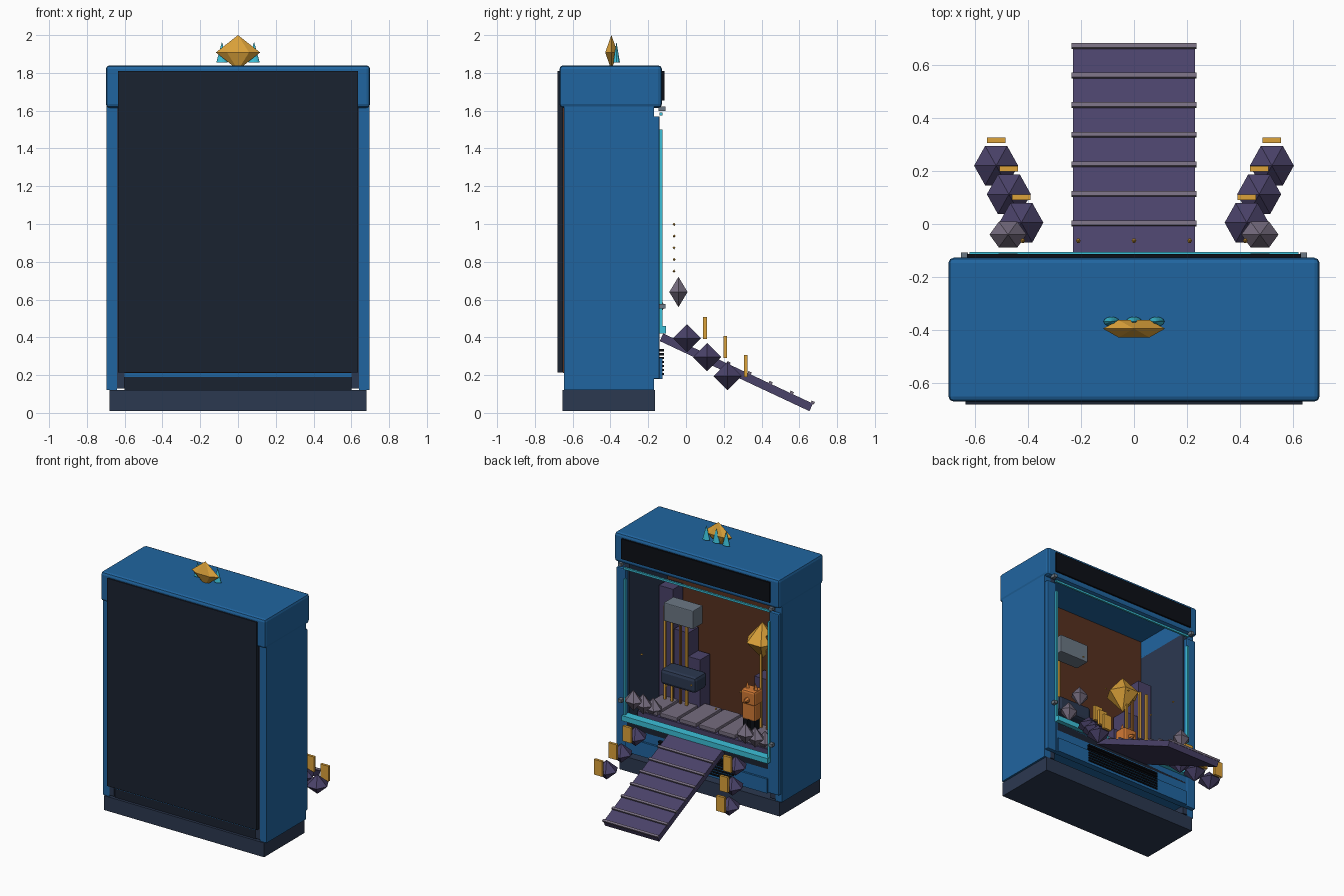
import bpy, math
from mathutils import Vector

if "Cube" in bpy.data.objects:
    bpy.data.objects.remove(bpy.data.objects["Cube"])


def srgb(h):
    c = [int(h[i:i + 2], 16) / 255 for i in (0, 2, 4)]
    return [v / 12.92 if v < .04 else ((v + .055) / 1.055) ** 2.4 for v in c] + [1]


PALETTE = dict(blue='2065A0', dark='1A2230', slate='2B3850', black='0C0F16', brown='56301F',
               cyan='3CC0D8', purple='4A4269', stone='756C7E', gold='DCA23A', orange='D27A35',
               steel='6C7885', bronze='8A5A28')
MATS = {}
for n, h in PALETTE.items():
    MATS[n] = bpy.data.materials.new(n)
    MATS[n].diffuse_color = srgb(h)


def finish(name, mat):
    o = bpy.context.object
    o.name = name
    o.data.materials.append(MATS[mat])
    return o


def box(name, mat, x, y, z, bevel=0):
    """Box from (min, max) ranges on each axis."""
    bpy.ops.mesh.primitive_cube_add(size=1, location=[(a + b) / 2 for a, b in (x, y, z)])
    o = finish(name, mat)
    for v in o.data.vertices:
        v.co = Vector(c * (r[1] - r[0]) for c, r in zip(v.co, (x, y, z)))
    if bevel:
        m = o.modifiers.new('bevel', 'BEVEL')
        m.width, m.segments = bevel, 2
    return o


def pair(name, mat, x, y, z, bevel=0):
    """Two boxes mirrored over x = 0."""
    box(name + '_right', mat, x, y, z, bevel)
    box(name + '_left', mat, (-x[1], -x[0]), y, z, bevel)


def gem(name, mat, loc, rx, ry, h, sides=6):
    """Faceted bipyramid: one ring and two tips."""
    ring = [(rx * math.cos(2 * math.pi * i / sides), ry * math.sin(2 * math.pi * i / sides), 0)
            for i in range(sides)]
    faces = [(i, (i + 1) % sides, sides) for i in range(sides)]
    faces += [((i + 1) % sides, i, sides + 1) for i in range(sides)]
    me = bpy.data.meshes.new(name)
    me.from_pydata(ring + [(0, 0, h), (0, 0, -h)], [], faces)
    me.materials.append(MATS[mat])
    o = bpy.data.objects.new(name, me)
    o.location = loc
    bpy.context.collection.objects.link(o)
    return o


def cone(name, mat, loc, r1, r2, depth, sides=8):
    bpy.ops.mesh.primitive_cone_add(vertices=sides, radius1=r1, radius2=r2, depth=depth, location=loc)
    return finish(name, mat)


# cabinet shell
box('base_plinth', 'slate', (-.68, .68), (-.655, -.165), (.01, .12))
pair('side_wall', 'blue', (.64, .695), (-.645, -.17), (.12, 1.64))
pair('side_lining', 'slate', (.6, .64), (-.645, -.17), (.13, 1.75))
box('inner_back_wall', 'brown', (-.6, .6), (-.65, -.635), (.21, 1.76))
box('rear_panel', 'dark', (-.635, .635), (-.68, -.65), (.215, 1.81))
box('rear_kick_strip', 'dark', (-.6, .6), (-.635, -.6), (.12, .19))
box('cabinet_floor', 'blue', (-.64, .64), (-.64, -.17), (.19, .21))
box('stage_floor', 'dark', (-.6, .6), (-.635, -.14), (.36, .42))

# top cap, hollowed above the stage
cap = box('top_cap', 'blue', (-.7, .7), (-.67, -.127), (1.615, 1.84), .02)
cutter = box('cap_cutter', 'blue', (-.6, .6), (-.637, -.165), (1.5, 1.75))
m = cap.modifiers.new('hollow', 'BOOLEAN')
m.object, m.operation = cutter, 'DIFFERENCE'
cutter.hide_render = True
bpy.context.view_layer.objects.active = cap
for mod in list(cap.modifiers):
    bpy.ops.object.modifier_apply(modifier=mod.name)
bpy.data.objects.remove(cutter)
box('sign_panel', 'black', (-.63, .63), (-.13, -.114), (1.655, 1.81))

# opening frame with light strips
pair('frame_column', 'blue', (.61, .69), (-.175, -.14), (.18, 1.57), .006)
pair('light_strip', 'cyan', (.605, .62), (-.145, -.125), (.46, 1.5))
box('top_light_strip', 'cyan', (-.62, .62), (-.14, -.125), (1.575, 1.59))
box('sill_light', 'cyan', (-.62, .62), (-.17, -.105), (.42, .46))
box('lower_panel', 'blue', (-.61, .61), (-.175, -.14), (.18, .42))
box('lower_door', 'blue', (-.6, .6), (-.145, -.125), (.18, .29))
for i in range(7):
    z = .2 + .021 * i
    box(f'vent_slot_{i}', 'black', (-.32, .32), (-.145, -.117), (z, z + .011))
for s in (-1, 1):
    for z in (1.61, .565):
        box('hinge_block', 'steel', (s * .64 - .013, s * .64 + .013), (-.145, -.108), (z - .012, z + .012))

# ramp with raised treads
ang = math.atan2(.37, .79)
top, along = Vector((0, -.12, .42)), Vector((0, math.cos(ang), -math.sin(ang)))
normal = Vector((0, math.sin(ang), math.cos(ang)))


def ramp_piece(name, mat, half, dist, length, offset, thick):
    o = box(name, mat, (-half, half), (-length / 2, length / 2), (-thick / 2, thick / 2))
    o.rotation_euler.x = -ang
    o.location = top + along * dist + normal * offset


ramp_piece('ramp', 'purple', .23, .437, .875, -.022, .044)
for i in range(7):
    ramp_piece(f'ramp_tread_{i}', 'stone', .235, (.12 + .1115 * i) / math.cos(ang), .018, .005, .014)

# floating rocks and gold slabs on each side
for s in (-1, 1):
    for i, (x, y, z) in enumerate([(.425, .005, .395), (.472, .112, .295), (.52, .22, .195)]):
        gem('ramp_rock', 'purple', (s * x, y, z), .083, .086, .075)
        box('gold_slab', 'gold', (s * x - .035, s * x + .035), (y + .086, y + .106), (z - .005, z + .112))
    for i in range(3):
        gem('stage_rock', 'stone', (s * .475, -.04 - .12 * i, .64 - .075 * i), .07, .056, .08)

# floating gold beads
for i, k in enumerate([3, 0, 2, 1, 4]):
    gem(f'gold_bead_{i}', 'gold', (-.42 + .21 * i, -.063, .75 + .062 * k), .009, .009, .009)

# stage path and mounds
box('path_bed', 'purple', (-.58, .58), (-.6, -.24), (.42, .455))
for i in range(7):
    x = -.5 + i * .165
    box(f'path_plank_{i}', 'stone', (x - .072, x + .072), (-.56, -.25), (.455, .485), .005)

# stepped towers with gold rods
for s in (-1, 1):
    for i, (x, h) in enumerate([(.52, 1.32), (.39, 1.02), (.29, .84)]):
        box('tower', 'purple', (s * x - .06, s * x + .06), (-.62, -.5), (.42, h))
    for i, x in enumerate((.5, .44, .37, .315)):
        box('gold_rod', 'bronze' if i == 2 else 'gold', (s * x - .008, s * x + .008),
            (-.468, -.452), (.47, 1.2))

# press: steel block above a dark anvil
box('press_block', 'steel', (.165, .415), (-.44, -.32), (1.16, 1.3), .006)
box('press_anvil', 'slate', (.14, .44), (-.46, -.31), (.67, .79), .025)

# large floating gem
gem('stage_gem', 'gold', (-.305, -.49, 1.14), .12, .12, .14)

# small animal figure
fx, fy = -.27, -.41
for s in (-1, 1):
    box('animal_leg', 'black', (fx + s * .03 - .018, fx + s * .03 + .018), (fy - .025, fy + .035), (.485, .57))
    ear = cone('animal_ear', 'orange', (fx + s * .035, fy, .81), .022, 0, .06, 4)
box('animal_body', 'orange', (fx - .055, fx + .055), (fy - .04, fy + .04), (.56, .69), .012)
box('animal_head', 'orange', (fx - .06, fx + .06), (fy - .05, fy + .05), (.68, .79), .015)
cone('animal_snout', 'orange', (fx, fy + .065, .72), .025, .008, .05, 6).rotation_euler.x = -math.pi / 2
gem('animal_tail', 'orange', (fx + .06, fy - .08, .62), .035, .04, .09)

# crown gem with three cyan spikes
gem('crown_gem', 'gold', (0, -.395, 1.908), .117, .038, .092)
for i in (-1, 0, 1):
    spike = cone('crown_spike', 'cyan', (i * .085, -.368, 1.91), .03, 0, .11, 12)
    spike.scale.y = .6

for m in bpy.data.materials:
    if m.users and not m.is_grease_pencil:
        m.use_nodes = True
        m.node_tree.nodes["Principled BSDF"].inputs["Base Color"].default_value = m.diffuse_color
